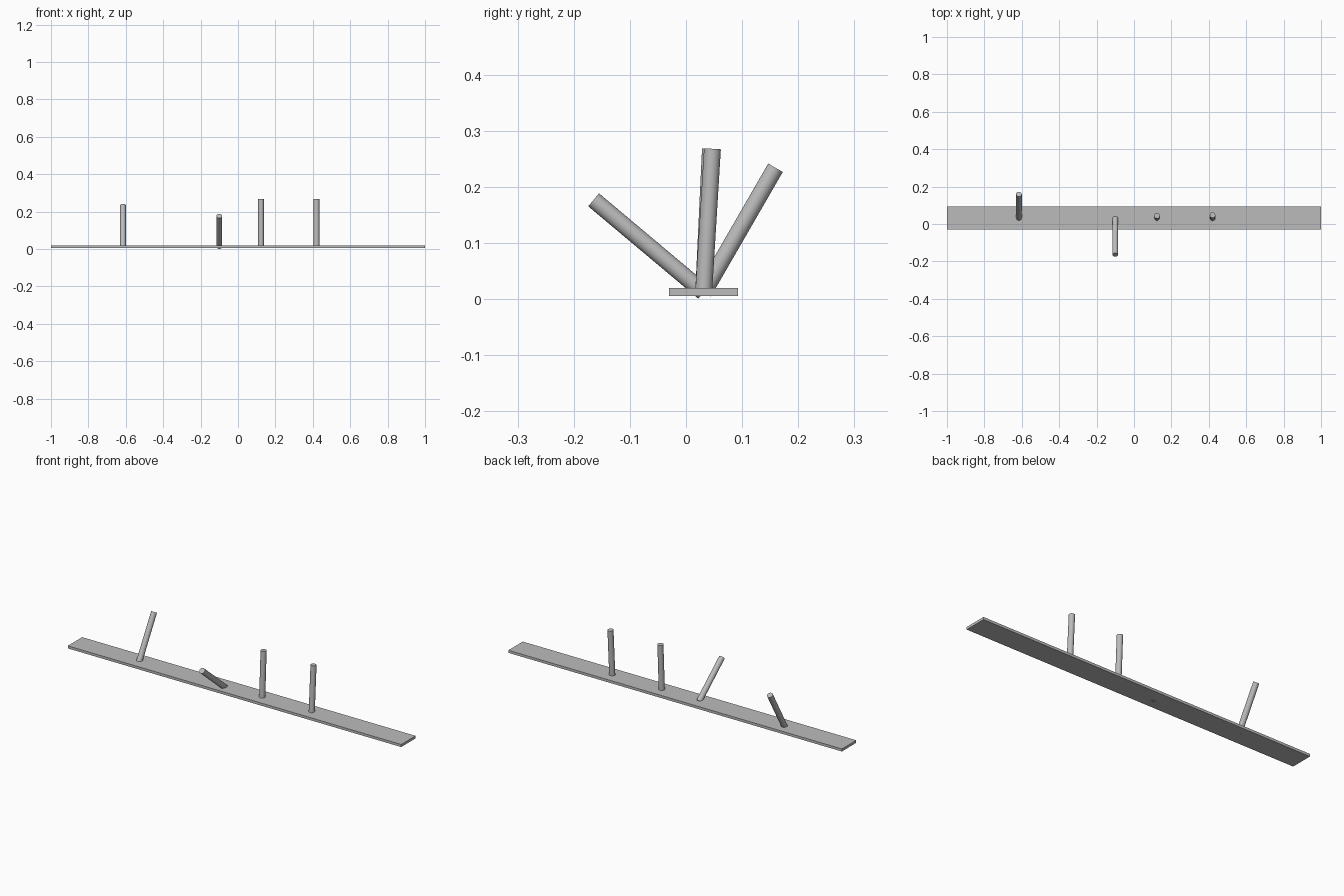
import bpy
from math import radians
from mathutils import Matrix, Vector

cube = bpy.data.objects.get("Cube")
if cube:
    bpy.data.objects.remove(cube, do_unlink=True)

grey = bpy.data.materials.new("plain grey")
grey.use_nodes = True
colour = (0.5, 0.5, 0.5, 1)
grey.diffuse_color = colour
grey.node_tree.nodes["Principled BSDF"].inputs["Base Color"].default_value = colour

# Base plank
bpy.ops.mesh.primitive_cube_add(size=1, location=(0, 0.0315, 0.013))
plank = bpy.context.object
plank.name = "base_plank"
plank.scale = (2, 0.123, 0.014)
bpy.ops.object.transform_apply(location=False, rotation=False, scale=True)
plank.data.materials.append(grey)

# Levers: all pivot on one line inside the plank, each with its own tilt
PIVOT_Y, PIVOT_Z = 0.0315, 0.0125
LENGTH, RADIUS = 0.256, 0.015


def lever(name, x, tilt):
    """Rod rising from the pivot line, tilted towards +y by tilt degrees."""
    turn = Matrix.Rotation(radians(-tilt), 3, 'X')
    centre = Vector((x, PIVOT_Y, PIVOT_Z)) + turn @ Vector((0, 0, LENGTH / 2))
    bpy.ops.mesh.primitive_cylinder_add(vertices=32, radius=RADIUS, depth=LENGTH,
                                        location=centre, rotation=turn.to_euler())
    rod = bpy.context.object
    rod.name = name
    rod.data.materials.append(grey)
    bpy.ops.object.shade_smooth_by_angle(angle=radians(30))


lever("lever_back_tilted", -0.615, 30)
lever("lever_front_tilted", -0.10, -50)
lever("lever_upright_inner", 0.123, 2.7)
lever("lever_upright_outer", 0.42, 3.5)
